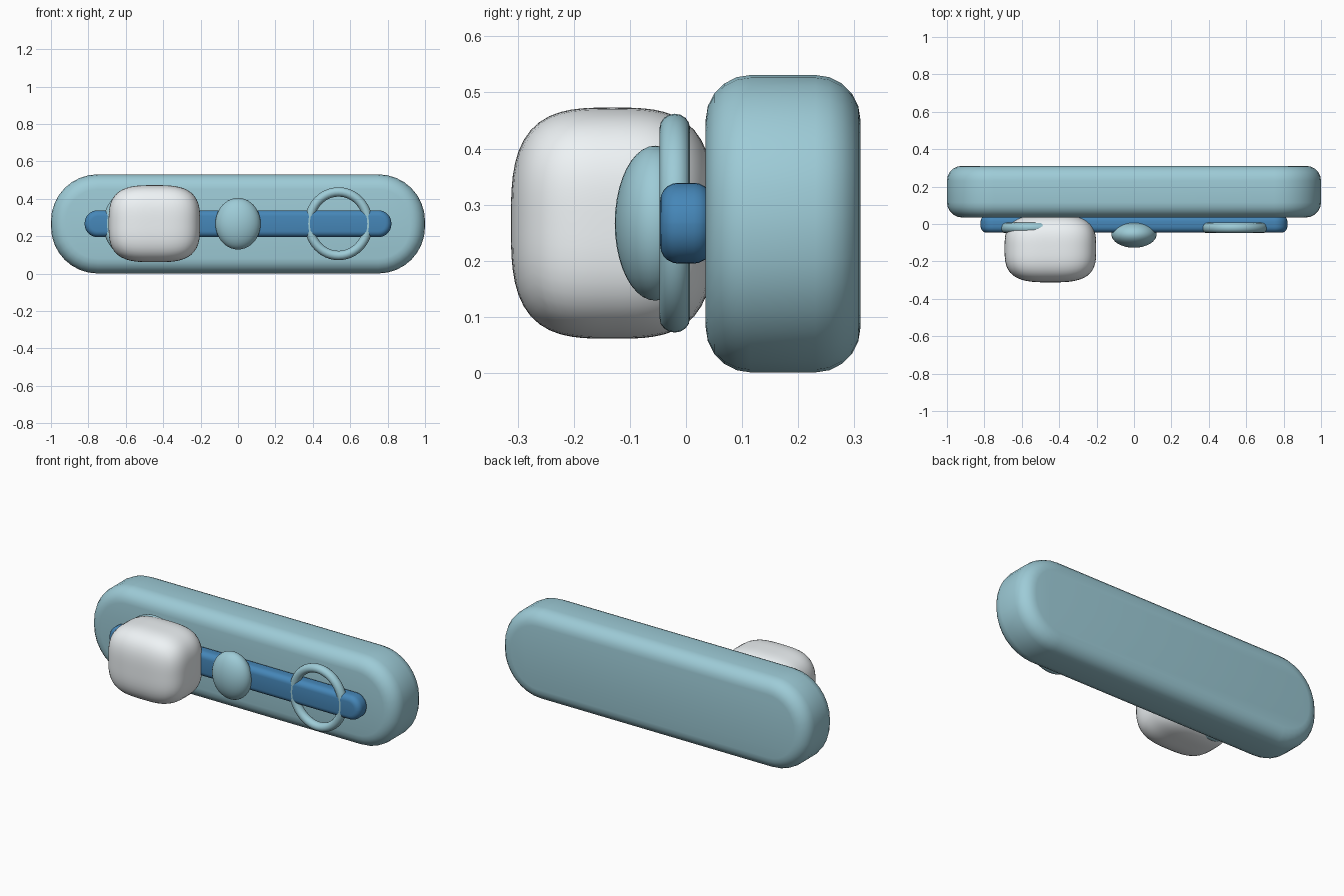
import bpy, bmesh, math
from mathutils import Vector

if "Cube" in bpy.data.objects:
    bpy.data.objects.remove(bpy.data.objects["Cube"])


def material(name, rgb):
    m = bpy.data.materials.new(name)
    m.diffuse_color = (*rgb, 1)
    m.use_nodes = True
    m.node_tree.nodes["Principled BSDF"].inputs["Base Color"].default_value = m.diffuse_color
    return m


AQUA = material("aqua", (0.34, 0.60, 0.68))
BLUE = material("blue", (0.06, 0.24, 0.48))
WHITE = material("white", (0.86, 0.90, 0.92))


def finish(bm, name, mat, angle=30):
    bmesh.ops.recalc_face_normals(bm, faces=bm.faces)
    me = bpy.data.meshes.new(name)
    bm.to_mesh(me)
    bm.free()
    me.materials.append(mat)
    ob = bpy.data.objects.new(name, me)
    bpy.context.collection.objects.link(ob)
    bpy.ops.object.select_all(action='DESELECT')
    ob.select_set(True)
    bpy.context.view_layer.objects.active = ob
    bpy.ops.object.shade_smooth_by_angle(angle=math.radians(angle))
    return ob


def pill(name, mat, centre, half, radius, bevel, corner=8, steps=5):
    """Rounded rectangle in the XZ plane, thick along Y, with rounded rims."""
    bm = bmesh.new()
    hx, hy, hz = half
    rims = [i / steps * math.pi / 2 for i in range(steps + 1)]
    levels = [(-hy + bevel * (1 - math.cos(a)), bevel * (1 - math.sin(a))) for a in rims]
    levels += [(-y, inset) for y, inset in reversed(levels)]
    loops = []
    for y, inset in levels:
        loop = []
        for k, (sx, sz) in enumerate([(1, 1), (-1, 1), (-1, -1), (1, -1)]):
            for i in range(corner + 1):
                a = (k + i / corner) * math.pi / 2
                r = radius - inset
                p = Vector((sx * (hx - radius) + r * math.cos(a), y,
                            sz * (hz - radius) + r * math.sin(a)))
                loop.append(bm.verts.new(p + Vector(centre)))
        loops.append(loop)
    n = len(loops[0])
    for a, b in zip(loops, loops[1:]):
        for i in range(n):
            j = (i + 1) % n
            bm.faces.new((a[i], a[j], b[j], b[i]))
    # rims run tangent to the caps at sin = 0, so close both ends flat
    bm.faces.new(loops[0])
    bm.faces.new(loops[-1])
    return finish(bm, name, mat)


def soft_block(name, mat, centre, half, power):
    """Cube grid pushed out to a superellipsoid."""
    bm = bmesh.new()
    bmesh.ops.create_cube(bm, size=2)
    bmesh.ops.subdivide_edges(bm, edges=bm.edges[:], cuts=15, use_grid_fill=True)
    for v in bm.verts:
        c = Vector([math.tan(t * math.pi / 4) for t in v.co])
        c /= sum(abs(t) ** power for t in c) ** (1 / power)
        v.co = Vector([centre[i] + half[i] * c[i] for i in range(3)])
    return finish(bm, name, mat, 60)


def ring(name, mat, centre, rx, rz, tube, depth, seg=48, sides=16):
    """Slightly tall torus facing the front."""
    bm = bmesh.new()
    grid = []
    for i in range(seg):
        a = math.tau * i / seg
        row = []
        for j in range(sides):
            b = math.tau * j / sides
            d = tube * math.cos(b)
            row.append(bm.verts.new((centre[0] + (rx + d) * math.cos(a),
                                     centre[1] + depth * math.sin(b),
                                     centre[2] + (rz + d) * math.sin(a))))
        grid.append(row)
    for i in range(seg):
        for j in range(sides):
            i2, j2 = (i + 1) % seg, (j + 1) % sides
            bm.faces.new((grid[i][j], grid[i2][j], grid[i2][j2], grid[i][j2]))
    return finish(bm, name, mat, 60)


Z = 0.267

# Main backing body and the rail across its front
pill("backing_body", AQUA, (0, 0.173, 0.266), (1, 0.138, 0.265), 0.25, 0.08)
pill("front_rail", BLUE, (0, 0, Z), (0.82, 0.046, 0.072), 0.07, 0.032)

# Rings threaded by the rail, one each side
for side, label in ((-1, "left"), (1, "right")):
    ring(label + "_ring", AQUA, (side * 0.538, -0.02, Z), 0.158, 0.17, 0.025, 0.027)

# Oval knob in the middle
bm = bmesh.new()
bmesh.ops.create_uvsphere(bm, u_segments=32, v_segments=20, radius=1)
for v in bm.verts:
    v.co = (v.co.x * 0.121, v.co.y * 0.072 - 0.055, v.co.z * 0.138 + Z)
finish(bm, "centre_knob", AQUA, 60)

# Large soft block on the left
soft_block("soft_block", WHITE, (-0.447, -0.131, Z), (0.245, 0.181, 0.206), 3.2)
